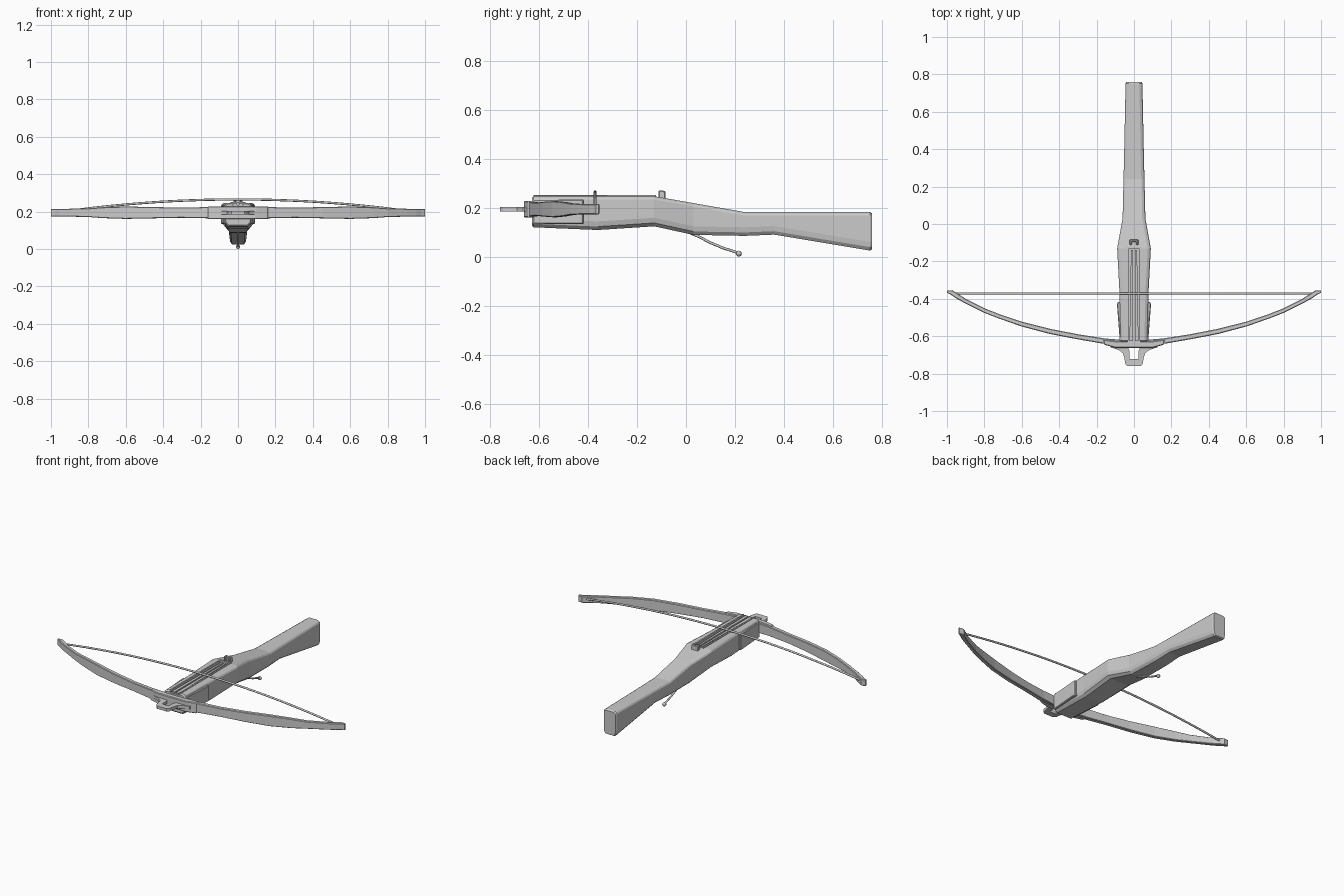
import bpy, bmesh, math

if "Cube" in bpy.data.objects:
    bpy.data.objects.remove(bpy.data.objects["Cube"])


def finish(name, bm):
    bmesh.ops.recalc_face_normals(bm, faces=bm.faces)
    me = bpy.data.meshes.new(name)
    bm.to_mesh(me)
    bm.free()
    ob = bpy.data.objects.new(name, me)
    bpy.context.collection.objects.link(ob)
    return ob


def loft(name, rings):
    """Skin closed rings of equal length and cap both ends."""
    bm = bmesh.new()
    vs = [[bm.verts.new(p) for p in r] for r in rings]
    n = len(vs[0])
    for a, b in zip(vs, vs[1:]):
        for i in range(n):
            j = (i + 1) % n
            bm.faces.new((a[i], a[j], b[j], b[i]))
    bm.faces.new(vs[0])
    bm.faces.new(vs[-1])
    return finish(name, bm)


def plate(name, pts, z0, z1, bevel=0.0):
    """Extrude an xy outline between two heights."""
    ob = loft(name, [[(x, y, z) for x, y in pts] for z in (z0, z1)])
    if bevel:
        m = ob.modifiers.new("bevel", "BEVEL")
        m.width = bevel
        m.segments = 1
    return ob


def mirrored(pts):
    return pts + [(-x, y) for x, y in reversed(pts)]


def box(name, x0, x1, y0, y1, z0, z1, bevel=0.0):
    return plate(name, [(x0, y0), (x1, y0), (x1, y1), (x0, y1)], z0, z1, bevel)


def rod(name, pts, r):
    cu = bpy.data.curves.new(name, "CURVE")
    cu.dimensions = "3D"
    cu.bevel_depth = r
    cu.bevel_resolution = 2
    cu.use_fill_caps = True
    sp = cu.splines.new("POLY")
    sp.points.add(len(pts) - 1)
    for p, co in zip(sp.points, pts):
        p.co = (*co, 1)
    ob = bpy.data.objects.new(name, cu)
    bpy.context.collection.objects.link(ob)
    return ob


# Stock: chamfered sections (y, half width, bottom, top)
def section(y, w, b, t, c=0.014):
    half = [(w * 0.72, b), (w * 0.93, b + c), (w, b + 2.5 * c),
            (w, t - c), (w - 0.4 * c, t - 0.4 * c), (w - 1.2 * c, t)]
    return [(x, y, z) for x, z in mirrored(half)]


stock = loft("stock", [
    section(-0.63, 0.068, 0.128, 0.24),
    section(-0.622, 0.072, 0.12, 0.247),
    section(-0.36, 0.078, 0.109, 0.247),
    section(-0.13, 0.090, 0.124, 0.247),
    section(0.03, 0.061, 0.089, 0.219),
    section(0.24, 0.056, 0.085, 0.182),
    section(0.36, 0.053, 0.09, 0.182),
    section(0.752, 0.045, 0.025, 0.182),
    section(0.76, 0.041, 0.030, 0.177)])

# Bolt groove cut into the top of the stock
cutter = box("groove_cutter", -0.034, 0.034, -0.7, -0.13, 0.236, 0.3)
cutter.hide_render = True
cutter.hide_viewport = True
cut = stock.modifiers.new("groove", "BOOLEAN")
cut.object = cutter
cut.operation = "DIFFERENCE"
cut.solver = "EXACT"

# Rails each side of the groove, and the bolt track between them
for s, side in ((-1, "left"), (1, "right")):
    plate("rail_" + side, [(s * x, y) for x, y in
          [(0.03, -0.622), (0.039, -0.622), (0.039, -0.122), (0.03, -0.122)]],
          0.234, 0.251)
    plate("bolt_track_" + side, [(s * x, y) for x, y in
          [(0.005, -0.625), (0.024, -0.625), (0.016, -0.14), (0.005, -0.14)]],
          0.234, 0.245)
box("groove_end", -0.039, 0.039, -0.134, -0.122, 0.234, 0.251)

# Side cheek plates where the bow is bound to the stock
for s, side in ((-1, "left"), (1, "right")):
    plate("cheek_plate_" + side, [(s * x, y) for x, y in
          [(0.06, -0.625), (0.076, -0.625), (0.091, -0.43), (0.088, -0.418),
           (0.07, -0.418)]], 0.134, 0.234, 0.004)

# Bow limb: (x, centre y, half height, half thickness)
half_bow = [(0.0, -0.638, 0.032, 0.014), (0.16, -0.626, 0.030, 0.014),
            (0.30, -0.603, 0.027, 0.013), (0.45, -0.574, 0.030, 0.013),
            (0.60, -0.535, 0.033, 0.012), (0.72, -0.494, 0.029, 0.011),
            (0.80, -0.463, 0.023, 0.011), (0.90, -0.413, 0.021, 0.011),
            (0.95, -0.383, 0.021, 0.013), (0.975, -0.366, 0.021, 0.012),
            (1.0, -0.362, 0.020, 0.005)]
stations = [(-x, y, h, t) for x, y, h, t in reversed(half_bow[1:])] + half_bow
rings = []
for x, y, h, t in stations:
    e, d = 0.003, t * 0.3 * (1 if x > 0 else -1 if x < 0 else 0)
    prof = [(-1, -h + e), (-0.7, -h), (0.7, -h), (1, -h + e),
            (1, h - e), (0.7, h), (-0.7, h), (-1, h - e)]
    edge = abs(x) == 1
    rings.append([(x - (0 if edge else d * k), y + t * k, 0.194 + z)
                  for k, z in prof])
loft("bow", rings)

# Clamp across the middle of the bow
plate("bow_clamp", mirrored([(0.10, -0.662), (0.16, -0.645), (0.163, -0.618),
      (0.09, -0.628)]), 0.16, 0.228, 0.004)

# Foot stirrup: one flat loop built from an outer and an inner outline
outer = [(0.13, -0.642), (0.125, -0.66), (0.085, -0.672), (0.06, -0.69),
         (0.052, -0.715), (0.046, -0.748), (0.034, -0.76)]
inner = [(0.03, -0.642), (0.032, -0.655), (0.03, -0.665), (0.024, -0.68),
         (0.023, -0.70), (0.024, -0.718), (0.024, -0.722)]
outer = mirrored(outer)
inner = mirrored(inner)
loft("stirrup", [[(o[0], o[1], 0.184), (o[0], o[1], 0.202),
                  (i[0], i[1], 0.202), (i[0], i[1], 0.184)]
                 for o, i in zip(outer, inner)])

# String, arched over the stock
rod("bow_string", [(x / 20, -0.371, 0.265 - 0.075 * (x / 20) ** 2)
                   for x in range(-19, 20)], 0.006)

# String catch: two prongs on a crossbar
box("catch_bar", -0.023, 0.023, -0.096, -0.084, 0.225, 0.268, 0.003)
for s in (-1, 1):
    box("catch_prong", min(s * 0.011, s * 0.023), max(s * 0.011, s * 0.023),
        -0.112, -0.090, 0.225, 0.270, 0.003)

# Trigger lever with a ball end
rod("trigger_lever", [(0, 0.01, 0.10), (0, 0.05, 0.083), (0, 0.10, 0.057),
                      (0, 0.15, 0.036), (0, 0.212, 0.016)], 0.0055)
bm = bmesh.new()
bmesh.ops.create_uvsphere(bm, u_segments=12, v_segments=8, radius=0.012)
bmesh.ops.translate(bm, verts=bm.verts, vec=(0, 0.216, 0.0125))
finish("trigger_knob", bm)
